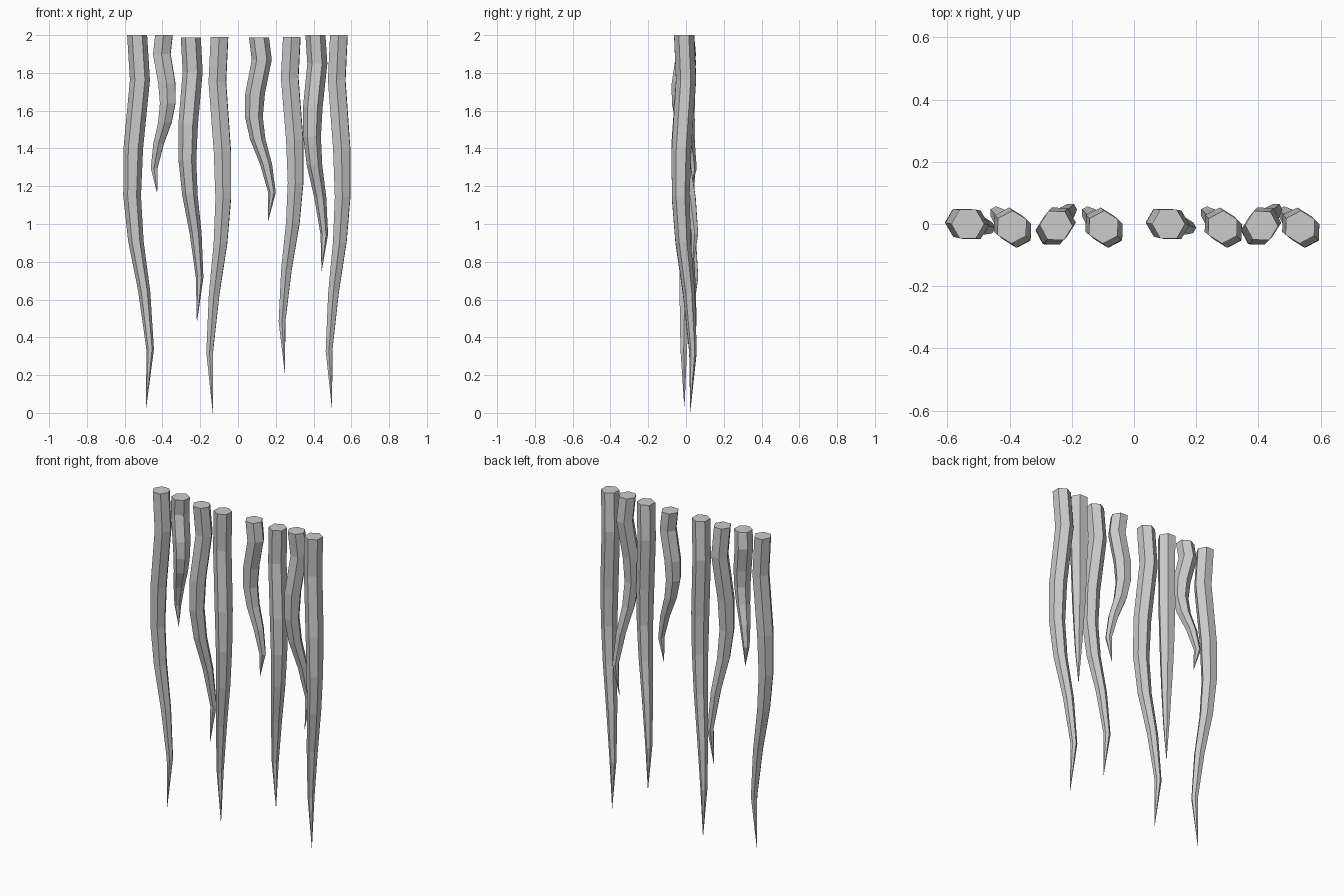
import bpy, bmesh
from math import radians, cos, sin, pi

if "Cube" in bpy.data.objects:
    bpy.data.objects.remove(bpy.data.objects["Cube"])

# shared vine shape: (fraction of length, sideways bend, radius)
PROFILE = [(0, 0, .053), (.12, .015, .053), (.305, -.021, .052), (.43, -.027, .047),
           (.55, -.007, .041), (.685, .038, .032), (.84, .07, .02)]
TIP_BEND = .048
SIDES = 6

# each vine: top x, top y, top z, tip z, turn in degrees
VINES = [(-.534, 0, 2, .02, -10), (-.392, -.01, 2, 1.16, 138),
         (-.25, -.005, 1.987, .475, 48), (-.098, -.01, 1.99, 0, 138),
         (.111, 0, 1.987, 1.01, -10), (.285, -.01, 1.99, .195, 138),
         (.41, -.005, 2, .745, 48), (.534, -.01, 2, .01, 138)]


def hanging_vine(name, x, y, top, tip, turn):
    """Hexagonal tapering strand, capped on top and pointed below."""
    bm = bmesh.new()
    a = radians(turn)
    phase = a + radians(10)
    rings = []
    for t, bend, r in PROFILE:
        cx, cy, z = x + bend * cos(a), y + bend * sin(a), top + (tip - top) * t
        rings.append([bm.verts.new((cx + r * cos(phase + 2 * pi * i / SIDES),
                                    cy + r * sin(phase + 2 * pi * i / SIDES), z))
                      for i in range(SIDES)])
    end = bm.verts.new((x + TIP_BEND * cos(a), y + TIP_BEND * sin(a), tip))
    bm.faces.new(rings[0])
    for i in range(SIDES):
        j = (i + 1) % SIDES
        for up, low in zip(rings, rings[1:]):
            bm.faces.new((up[j], up[i], low[i], low[j]))
        bm.faces.new((rings[-1][j], rings[-1][i], end))
    bmesh.ops.recalc_face_normals(bm, faces=bm.faces)
    mesh = bpy.data.meshes.new(name)
    bm.to_mesh(mesh)
    bm.free()
    bpy.context.collection.objects.link(bpy.data.objects.new(name, mesh))


# row of hanging vines
for n, vine in enumerate(VINES, 1):
    hanging_vine(f"hanging_vine_{n}", *vine)
